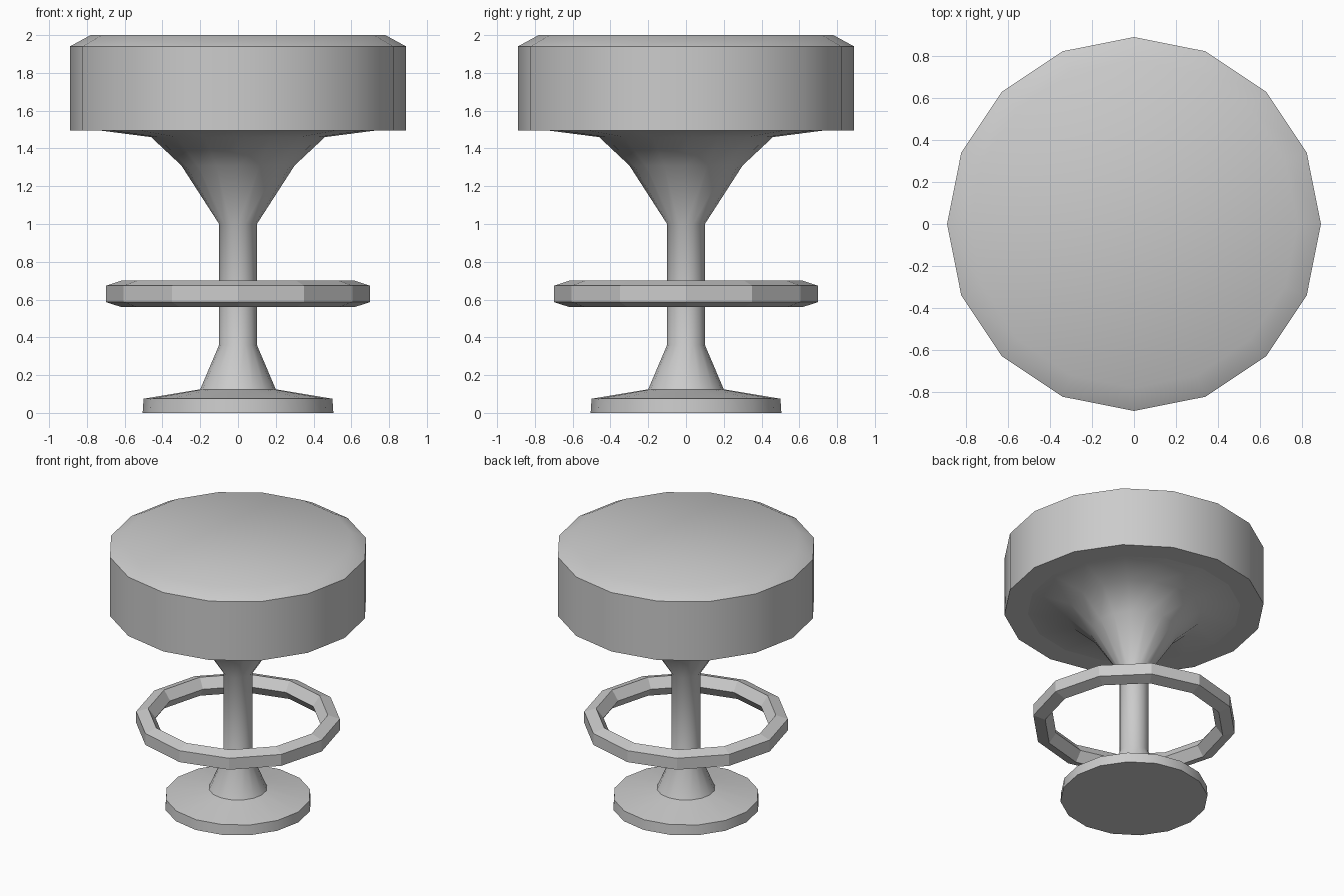
import bpy, bmesh
from math import sin, cos, pi, radians

if "Cube" in bpy.data.objects:
    bpy.data.objects.remove(bpy.data.objects["Cube"])


def lathe(name, profile, sides, closed=False, smooth_angle=None):
    """Revolve (radius, height) points round z; open profiles get end caps."""
    bm = bmesh.new()
    rings = [[bm.verts.new((r * cos(2 * pi * i / sides), r * sin(2 * pi * i / sides), z))
              for i in range(sides)] for r, z in profile]
    pairs = list(zip(rings, rings[1:]))
    if closed:
        pairs.append((rings[-1], rings[0]))
    else:
        bm.faces.new(rings[0])
        bm.faces.new(rings[-1])
    for a, b in pairs:
        for i in range(sides):
            j = (i + 1) % sides
            bm.faces.new((a[i], a[j], b[j], b[i]))
    bmesh.ops.recalc_face_normals(bm, faces=bm.faces)
    mesh = bpy.data.meshes.new(name)
    bm.to_mesh(mesh)
    bm.free()
    obj = bpy.data.objects.new(name, mesh)
    bpy.context.collection.objects.link(obj)
    if smooth_angle:
        bpy.ops.object.select_all(action='DESELECT')
        obj.select_set(True)
        bpy.context.view_layer.objects.active = obj
        bpy.ops.object.shade_smooth_by_angle(angle=radians(smooth_angle))
    return obj


# Thick round cushion with a chamfered top
lathe("seat", [(0.89, 1.495), (0.89, 1.94), (0.78, 2.0)], 16, smooth_angle=30)

# Foot, column and flared seat support in one turned piece
lathe("pedestal", [(0.505, 0.0), (0.50, 0.075), (0.20, 0.125), (0.10, 0.36),
                   (0.10, 1.0), (0.30, 1.31), (0.46, 1.46), (0.73, 1.495)],
      16, smooth_angle=50)

# Floating foot ring with a five-sided section
section = [(0.64 + 0.0735 * cos(radians(a)), 0.63 + 0.0735 * sin(radians(a)))
           for a in range(36, 396, 72)]
lathe("foot_ring", section, 12, closed=True)
